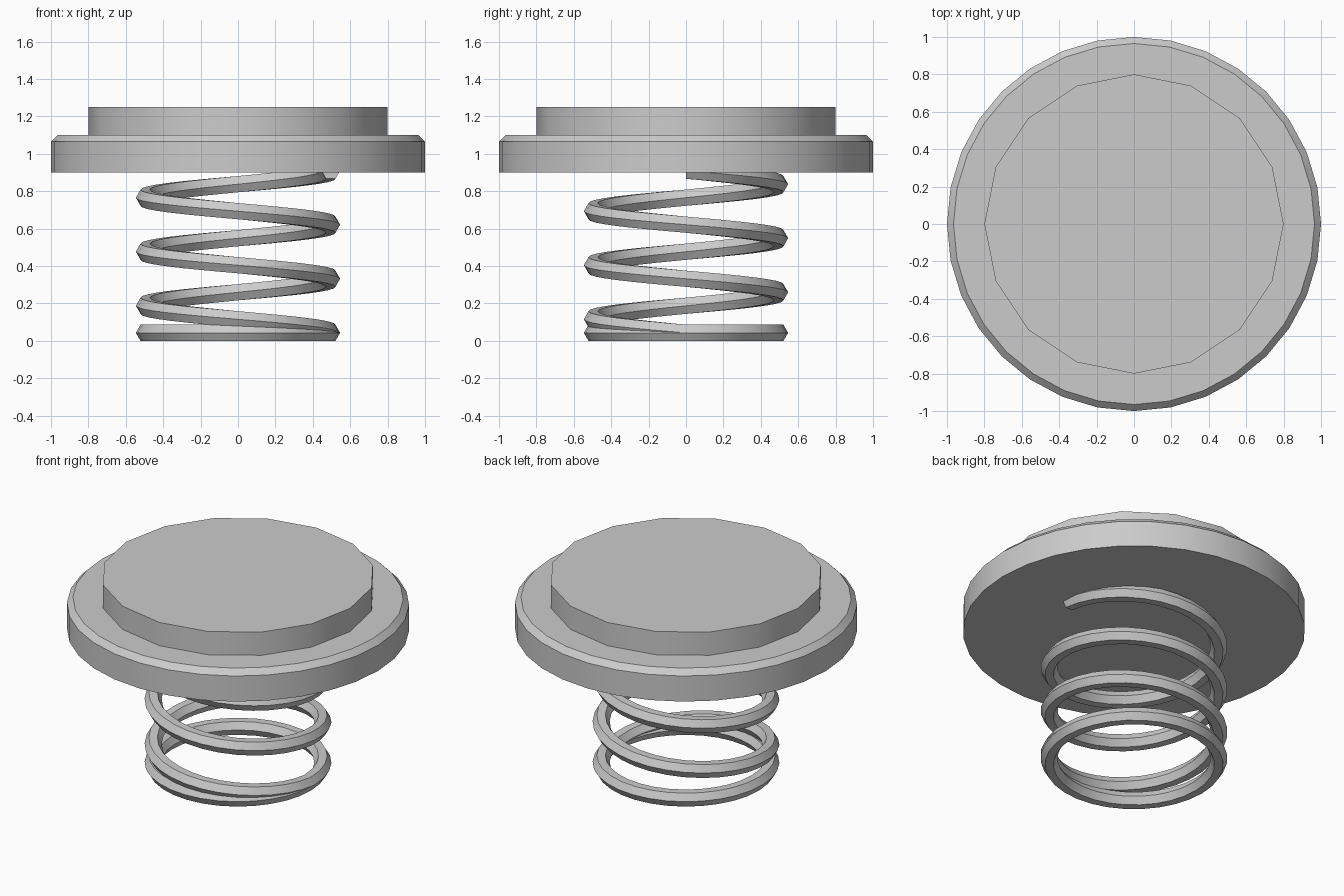
import bpy, bmesh, math

if "Cube" in bpy.data.objects:
    bpy.data.objects.remove(bpy.data.objects["Cube"])

grey = bpy.data.materials.new("light grey")
grey.diffuse_color = (0.6, 0.6, 0.6, 1)
grey.use_nodes = True
grey.node_tree.nodes["Principled BSDF"].inputs["Base Color"].default_value = grey.diffuse_color


def make_object(name, rings, close_profile):
    """Skin a list of equal-length vertex rings and cap both ends."""
    bm = bmesh.new()
    rows = [[bm.verts.new(p) for p in ring] for ring in rings]
    n = len(rows[0])
    for a, b in zip(rows, rows[1:]):
        for i in range(n):
            j = (i + 1) % n
            bm.faces.new((a[i], a[j], b[j], b[i]))
    bm.faces.new(rows[0][::-1])
    bm.faces.new(rows[-1])
    bmesh.ops.recalc_face_normals(bm, faces=bm.faces)
    mesh = bpy.data.meshes.new(name)
    bm.to_mesh(mesh)
    bm.free()
    mesh.materials.append(grey)
    obj = bpy.data.objects.new(name, mesh)
    bpy.context.collection.objects.link(obj)
    bpy.ops.object.select_all(action='DESELECT')
    obj.select_set(True)
    bpy.context.view_layer.objects.active = obj
    bpy.ops.object.shade_smooth_by_angle(angle=math.radians(30))
    return obj


def disc(name, sides, profile):
    """Stack circles given as (radius, height) pairs."""
    angles = [2 * math.pi * i / sides for i in range(sides)]
    make_object(name, [[(r * math.cos(t), r * math.sin(t), z) for t in angles]
                       for r, z in profile], True)


# Wide plate with bevelled upper rim, and the smaller pad on top
disc("plate", 32, [(1, 0.9), (1, 1.065), (0.965, 1.1)])
disc("top_pad", 16, [(0.8, 1.1), (0.8, 1.25)])

# Spring: hexagonal wire, one flat turn, then three rising turns
WIRE, COIL, STEPS, PITCH = 0.05, 0.496, 32, 0.289
base = WIRE * math.sin(math.pi / 3)
rings = []
for k in range(4 * STEPS + 1):
    t = -2 * math.pi * k / STEPS
    z = base + PITCH * max(0, k / STEPS - 1)
    ring = []
    for i in range(6):
        a = i * math.pi / 3
        r = COIL + WIRE * math.cos(a)
        ring.append((r * math.cos(t), r * math.sin(t), z + WIRE * math.sin(a)))
    rings.append(ring)
make_object("spring", rings, True)
